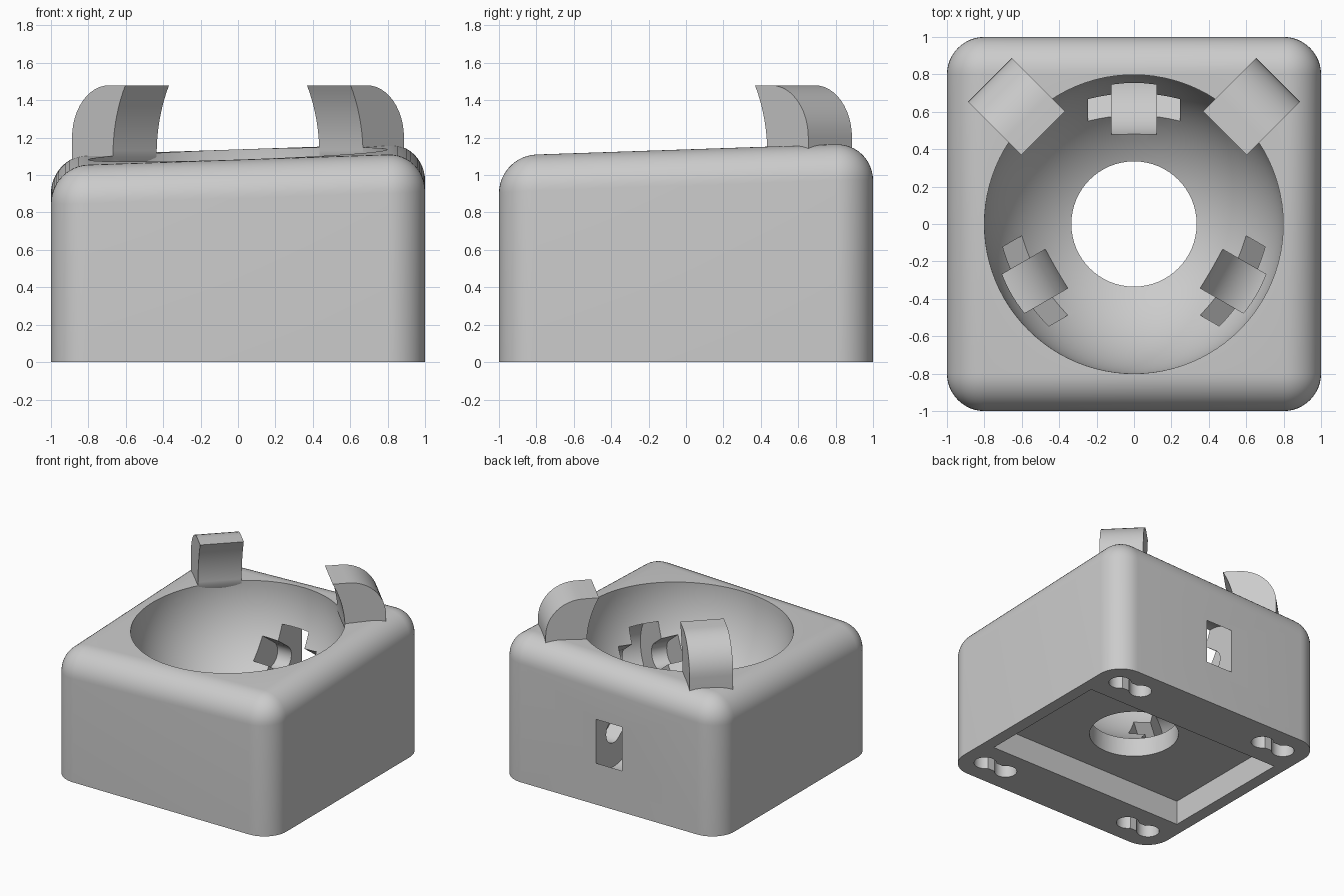
import bpy, bmesh, math
from mathutils import Matrix, Vector

if "Cube" in bpy.data.objects:
    bpy.data.objects.remove(bpy.data.objects["Cube"], do_unlink=True)

grey = bpy.data.materials.new("plain grey")
grey.use_nodes = True
grey.diffuse_color = (0.6, 0.6, 0.6, 1)
grey.node_tree.nodes["Principled BSDF"].inputs["Base Color"].default_value = (0.6, 0.6, 0.6, 1)

BALL_Z, BALL_R = 1.08, 0.8
ROLLER = Vector((0, 0.765, 0.52))      # centre of the back roller pocket
T, R = Matrix.Translation, Matrix.Rotation


def make(name, bm):
    bmesh.ops.recalc_face_normals(bm, faces=bm.faces)
    mesh = bpy.data.meshes.new(name)
    bm.to_mesh(mesh)
    bm.free()
    mesh.materials.append(grey)
    obj = bpy.data.objects.new(name, mesh)
    bpy.context.collection.objects.link(obj)
    return obj


def activate(obj):
    bpy.ops.object.select_all(action='DESELECT')
    obj.select_set(True)
    bpy.context.view_layer.objects.active = obj


def cut(target, bm):
    """Subtract a temporary solid from the target."""
    cutter = make("cutter", bm)
    cutter.hide_render = True
    mod = target.modifiers.new("cut", 'BOOLEAN')
    mod.operation, mod.solver, mod.object = 'DIFFERENCE', 'EXACT', cutter
    activate(target)
    bpy.ops.object.modifier_apply(modifier=mod.name)
    bpy.data.objects.remove(cutter, do_unlink=True)


def box(matrix, size):
    bm = bmesh.new()
    bmesh.ops.create_cube(bm, size=1, matrix=matrix @ Matrix.Diagonal((*size, 1)))
    return bm


def cylinder(matrix, radius, depth, segments=48):
    bm = bmesh.new()
    bmesh.ops.create_cone(bm, cap_ends=True, segments=segments, radius1=radius,
                          radius2=radius, depth=depth, matrix=matrix)
    return bm


# Body: block with sloping top, rounded on the top and upright edges
bm = box(T((0, 0, 0.5)), (2, 2, 1))
for v in bm.verts:
    if v.co.z > 0.5:
        v.co.z = 1.11 + 0.034 * (v.co.x + v.co.y)
edges = [e for e in bm.edges if max(v.co.z for v in e.verts) > 0.5]
bmesh.ops.bevel(bm, geom=edges, offset=0.2, segments=12, profile=0.5, affect='EDGES')
body = make("body", bm)

# Ball cup
bm = bmesh.new()
bmesh.ops.create_uvsphere(bm, u_segments=96, v_segments=48, radius=BALL_R, matrix=T((0, 0, BALL_Z)))
cut(body, bm)

# Underside recess and the round opening into the cup
cut(body, box(T((0, 0, 0.05)), (1.8, 1.14, 0.3)))
cut(body, cylinder(T((0, 0, 0.35)), 0.335, 0.5, 64))

# Three roller pockets, each with a round-bottomed axle slot
to_ball = Vector((0, 0, BALL_Z)) - ROLLER
tilt = math.atan2(to_ball.z, to_ball.y)
for i in range(3):
    place = R(math.radians(120 * i), 4, 'Z') @ T(ROLLER)
    sideways = place @ R(math.pi / 2, 4, 'Y')
    cut(body, cylinder(sideways, 0.296, 0.24))
    cut(body, cylinder(sideways, 0.1, 0.49, 32))
    cut(body, box(place @ R(tilt, 4, 'X') @ T((0, 0.2, 0)), (0.49, 0.4, 0.2)))

# Twin-hole foot slots under the corners
for sx in (-1, 1):
    for sy in (-1, 1):
        centre = Vector((0.7 * sx, 0.79 * sy, 0.05))
        for dx in (-0.1, 0.1):
            cut(body, cylinder(T(centre + Vector((dx, 0, 0))), 0.085, 0.3, 32))
        cut(body, box(T(centre), (0.2, 0.1, 0.3)))


# Prongs: hooked profile extruded across its width, leaning over the cup
def prong(name, angle):
    profile = [(0.82, 1.0), (0.8, 1.06)]
    for i in range(13):
        z = 1.1 + 0.38 * i / 12
        profile.append((math.sqrt(0.78 ** 2 - (z - 1.11) ** 2), z))
    for i in range(13):
        a = math.pi / 2 * (1 - i / 12)
        profile.append((0.81 + 0.28 * math.cos(a), 1.2 + 0.28 * math.sin(a)))
    profile.append((1.09, 1.0))
    bm = bmesh.new()
    face = bm.faces.new([bm.verts.new((r, -0.165, z)) for r, z in profile])
    extruded = bmesh.ops.extrude_face_region(bm, geom=[face])["geom"]
    bmesh.ops.translate(bm, vec=(0, 0.33, 0),
                        verts=[g for g in extruded if isinstance(g, bmesh.types.BMVert)])
    bm.transform(R(math.radians(angle), 4, 'Z'))
    return make(name, bm)


parts = [body, prong("back_left_prong", 45), prong("back_right_prong", 135)]
for obj in parts:
    activate(obj)
    bpy.ops.object.shade_smooth_by_angle(angle=math.radians(30))
